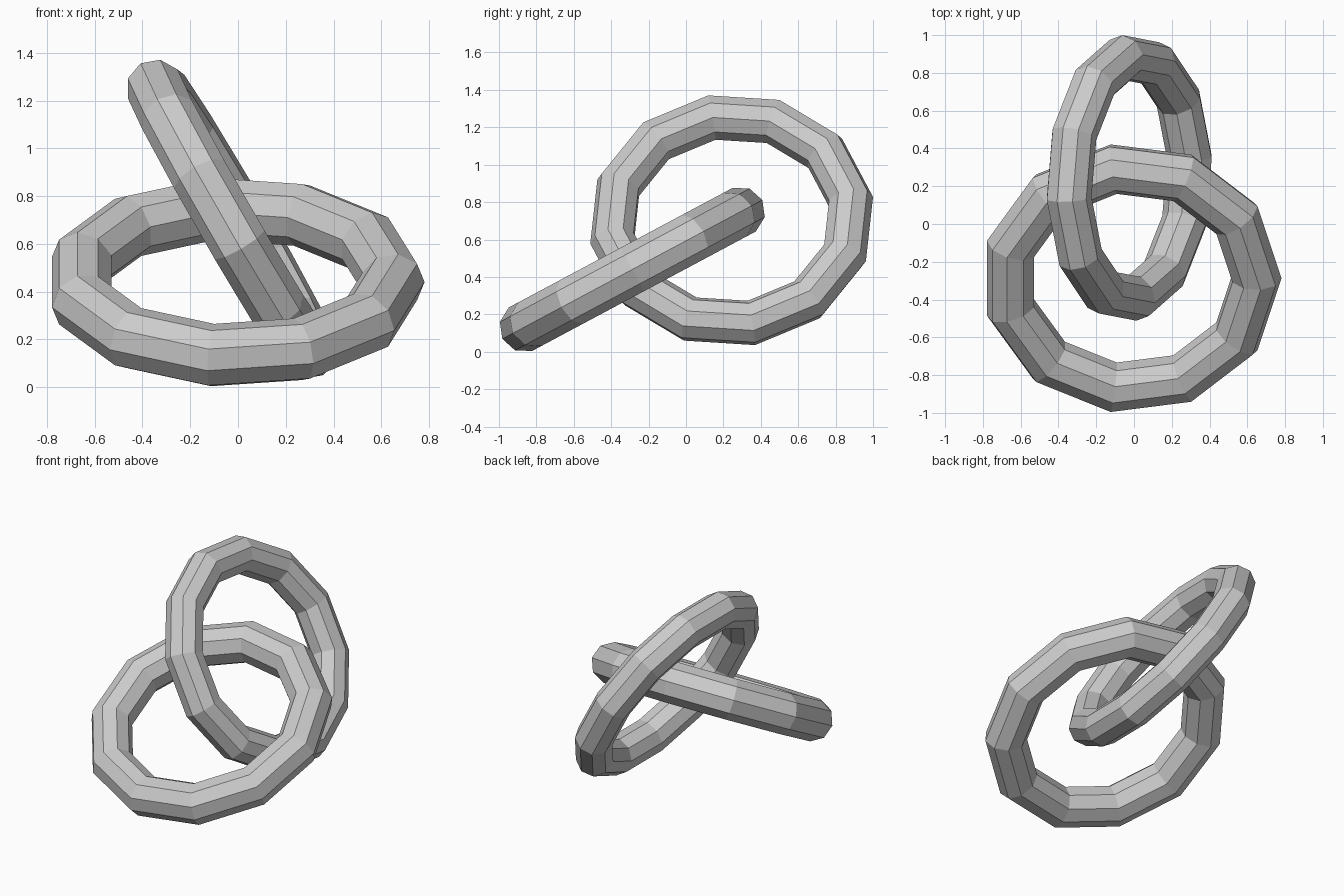
import bpy
from math import radians, sin, cos
from mathutils import Vector, Matrix

if "Cube" in bpy.data.objects:
    bpy.data.objects.remove(bpy.data.objects["Cube"])


def ring(name, centre, u, normal, major, minor, segments, sides=9):
    """Flat-faced torus; u points at its first vertex, normal is its axis."""
    n = Vector(normal).normalized()
    u = Vector(u)
    u = (u - n * u.dot(n)).normalized()
    v = n.cross(u)
    bpy.ops.mesh.primitive_torus_add(
        major_radius=major, minor_radius=minor,
        major_segments=segments, minor_segments=sides)
    ob = bpy.context.object
    ob.name = name
    ob.data.transform(Matrix((u, v, n)).transposed().to_4x4())
    ob.location = centre
    for p in ob.data.polygons:
        p.use_smooth = False
    return ob


# Low link, leaning up towards the back
t = radians(28.1)
ring("low_link", (-0.015, -0.287, 0.44), (1, 0, 0),
     (0, -sin(t), cos(t)), 0.662, 0.134, 11)

# Upright link, passing through the low one and leaning left
t, phase = radians(30), radians(9.5)
ring("upright_link", (-0.025, 0.244, 0.703),
     (-sin(t) * sin(phase), cos(phase), cos(t) * sin(phase)),
     (cos(t), -0.04, sin(t)), 0.645, 0.122, 12)
